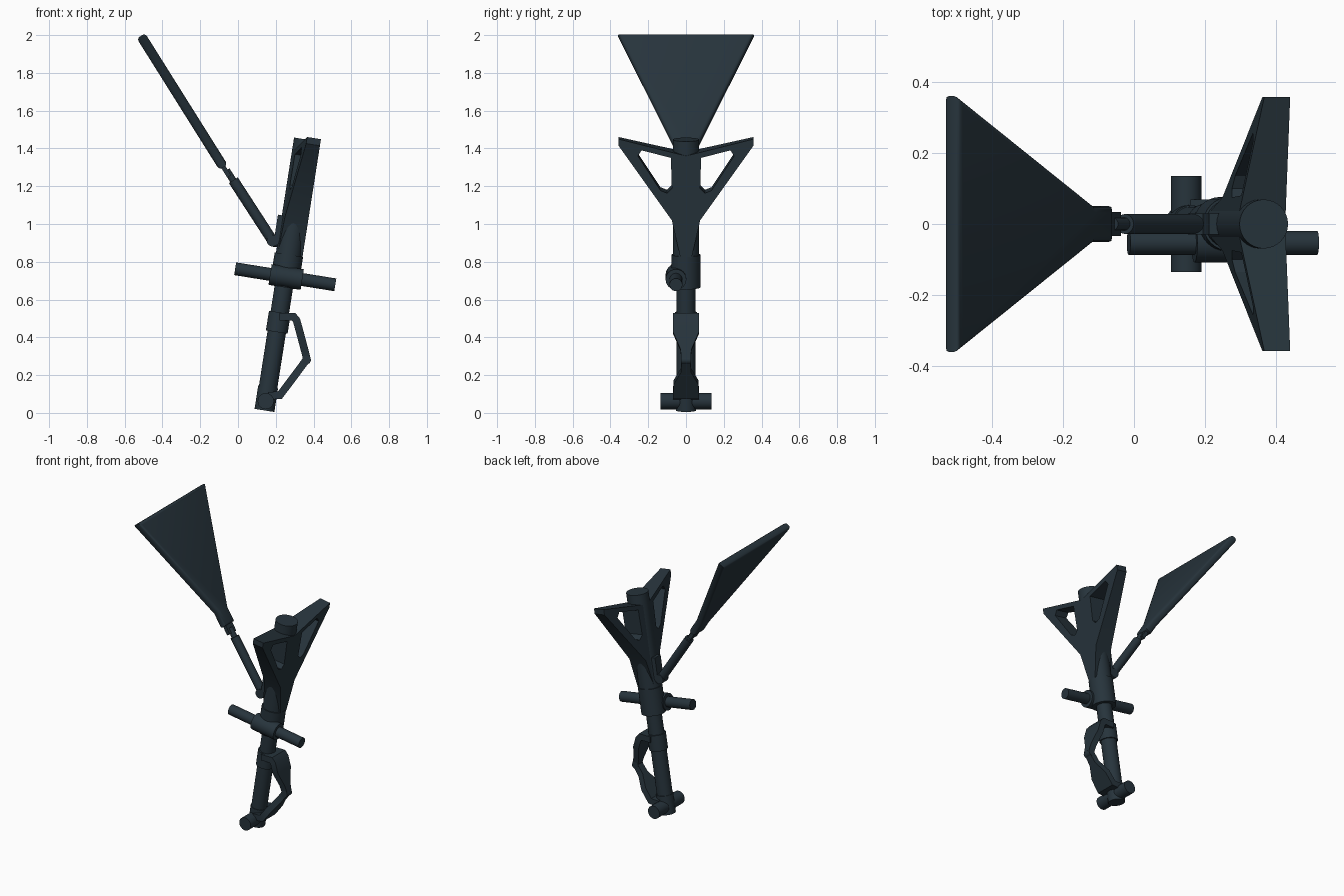
import bpy, bmesh, math
from mathutils import Vector, Matrix

cube = bpy.data.objects.get("Cube")
if cube:
    bpy.data.objects.remove(cube, do_unlink=True)

COLOR = (0.020, 0.034, 0.045, 1)
slate = bpy.data.materials.new("dark slate metal")
slate.use_nodes = True
slate.diffuse_color = COLOR
slate.node_tree.nodes["Principled BSDF"].inputs["Base Color"].default_value = COLOR


def finish(name, bm, matrix=Matrix(), angle=35):
    bmesh.ops.transform(bm, matrix=matrix, verts=bm.verts)
    bmesh.ops.recalc_face_normals(bm, faces=bm.faces)
    mesh = bpy.data.meshes.new(name)
    bm.to_mesh(mesh)
    bm.free()
    mesh.materials.append(slate)
    obj = bpy.data.objects.new(name, mesh)
    bpy.context.collection.objects.link(obj)
    bpy.ops.object.select_all(action="DESELECT")
    obj.select_set(True)
    bpy.context.view_layer.objects.active = obj
    bpy.ops.object.shade_smooth_by_angle(angle=math.radians(angle))
    return obj


def frame(start, end):
    """Frame at start: local z runs to end, local y is the world y."""
    d = (Vector(end) - Vector(start)).normalized()
    y = Vector((0, 1, 0))
    u = y.cross(d)
    m = Matrix((u, y, d)).transposed().to_4x4()
    m.translation = start
    return m


def tube(name, start, end, radius, sides=24):
    start, end = Vector(start), Vector(end)
    bm = bmesh.new()
    bmesh.ops.create_cone(bm, cap_ends=True, segments=sides, radius1=radius,
                          radius2=radius, depth=(end - start).length)
    turn = (end - start).to_track_quat("Z", "Y").to_matrix().to_4x4()
    return finish(name, bm, Matrix.Translation((start + end) / 2) @ turn)


def box(name, size, centre, matrix):
    bm = bmesh.new()
    bmesh.ops.create_cube(bm, size=1, matrix=Matrix.Translation(centre) @ Matrix.Diagonal((*size, 1)))
    return finish(name, bm, matrix)


# Main strut: stacked sleeves along a leaning axis
FOOT, HEAD = Vector((0.14, 0, 0.013)), Vector((0.365, 0, 1.447))
axis = frame(FOOT, HEAD)
LENGTH = (HEAD - FOOT).length
for name, low, high, radius in (
        ("foot_sleeve", 0, 0.125, 0.053),
        ("lower_piston", 0.02, 0.75, 0.049),
        ("link_sleeve", 0.42, 0.525, 0.058),
        ("middle_collar", 0.66, 0.835, 0.076),
        ("upper_cylinder", 0.80, LENGTH, 0.069)):
    tube(name, axis @ Vector((0, 0, low)), axis @ Vector((0, 0, high)), radius, 32)

# Wheel axle
tube("axle", (0.147, -0.135, 0.062), (0.147, 0.135, 0.062), 0.043)

# Cross pin and its sleeve
tube("cross_pin", (-0.015, -0.053, 0.763), (0.515, -0.053, 0.678), 0.034)
tube("cross_pin_sleeve", (0.17, -0.053, 0.733), (0.34, -0.053, 0.706), 0.055)

# Triangular side braces with an open window; they thicken toward the cylinder
OUTER = ((0.357, 1.465), (0.357, 1.43), (0.075, 1.03), (0.03, 0.83), (0, 0.83), (0, 1.375))
WINDOW = ((0.235, 1.405), (0.255, 1.375), (0.135, 1.19), (0.10, 1.175), (0.075, 1.20), (0.08, 1.365))


def brace(name, side):
    bm = bmesh.new()

    def ring(points, inner):
        return [bm.verts.new((-0.065 + 0.18 * y if inner else 0.073, side * y, w)) for y, w in points]

    rings = [ring(OUTER, False), ring(WINDOW, False), ring(WINDOW, True), ring(OUTER, True)]
    for a, b in zip(rings, rings[1:] + rings[:1]):
        for i in range(len(a)):
            j = (i + 1) % len(a)
            bm.faces.new((a[i], a[j], b[j], b[i]))
    finish(name, bm, axis, 25)


brace("left_side_brace", 1)
brace("right_side_brace", -1)

# Folding torque links: a plate swept along (x, z, half width)
def link(name, path, thickness=0.04):
    bm = bmesh.new()
    pts = [Vector((x, 0, z)) for x, z, _ in path]
    sections = []
    for i, p in enumerate(pts):
        before = (p - pts[max(i - 1, 0)]).normalized()
        after = (pts[min(i + 1, len(pts) - 1)] - p).normalized()
        along = (before + after).normalized()
        normal = Vector((along.z, 0, -along.x))
        grow = 1 / max(0.6, along.dot(after if after.length else before))
        off = normal * thickness / 2 * grow
        wide = Vector((0, path[i][2], 0))
        sections.append([bm.verts.new(v) for v in
                         (p + off + wide, p + off - wide, p - off - wide, p - off + wide)])
    for a, b in zip(sections, sections[1:]):
        for k in range(4):
            bm.faces.new((a[k], a[(k + 1) % 4], b[(k + 1) % 4], b[k]))
    bm.faces.new(sections[0])
    bm.faces.new(sections[-1])
    finish(name, bm, angle=30)


link("upper_torque_link", ((0.22, 0.508, 0.069), (0.295, 0.508, 0.069), (0.31, 0.49, 0.069),
                           (0.328, 0.425, 0.069), (0.352, 0.335, 0.03), (0.365, 0.285, 0.024)))
link("lower_torque_link", ((0.365, 0.285, 0.024), (0.322, 0.227, 0.026),
                           (0.272, 0.16, 0.066), (0.222, 0.094, 0.069), (0.16, 0.09, 0.069)))
tube("link_hinge", (0.363, -0.026, 0.28), (0.363, 0.026, 0.28), 0.023, 16)

# Door panel: trapezoid plate with a rounded rim
TOP, END = (-0.5, 0, 1.974), (-0.078, 0, 1.302)
panel = frame(TOP, END)
bm = bmesh.new()
half = [(0.36, -0.026), (0.05, 0.70), (0.05, 0.795)]
outline = half + [(-y, w) for y, w in reversed(half)]
face = bm.faces.new([bm.verts.new((-0.026, y, w)) for y, w in outline])
moved = bmesh.ops.extrude_face_region(bm, geom=[face])["geom"]
bmesh.ops.translate(bm, vec=(0.052, 0, 0), verts=[v for v in moved if isinstance(v, bmesh.types.BMVert)])
rims = [e for e in bm.edges if abs(e.verts[0].co.x - e.verts[1].co.x) < 0.001]
bmesh.ops.bevel(bm, geom=rims, offset=0.018, segments=3, profile=0.5, affect="EDGES")
finish("door_panel", bm, panel)
box("door_neck", (0.024, 0.068, 0.075), (0, 0, 0.815), panel)

# Door rod and its mount on the cylinder
tube("door_rod", (-0.025, 0, 1.232), (0.185, 0, 0.908), 0.028)
tube("door_rod_tip", (-0.06, 0, 1.285), (0, 0, 1.19), 0.018, 16)
tube("rod_knuckle", (0.183, -0.03, 0.912), (0.183, 0.03, 0.912), 0.031)
tube("rod_pin", (0.183, 0, 0.908), (0.27, 0, 0.90), 0.028)
box("rod_mount", (0.05, 0.06, 0.14), (-0.065, 0, 0.965), axis)
